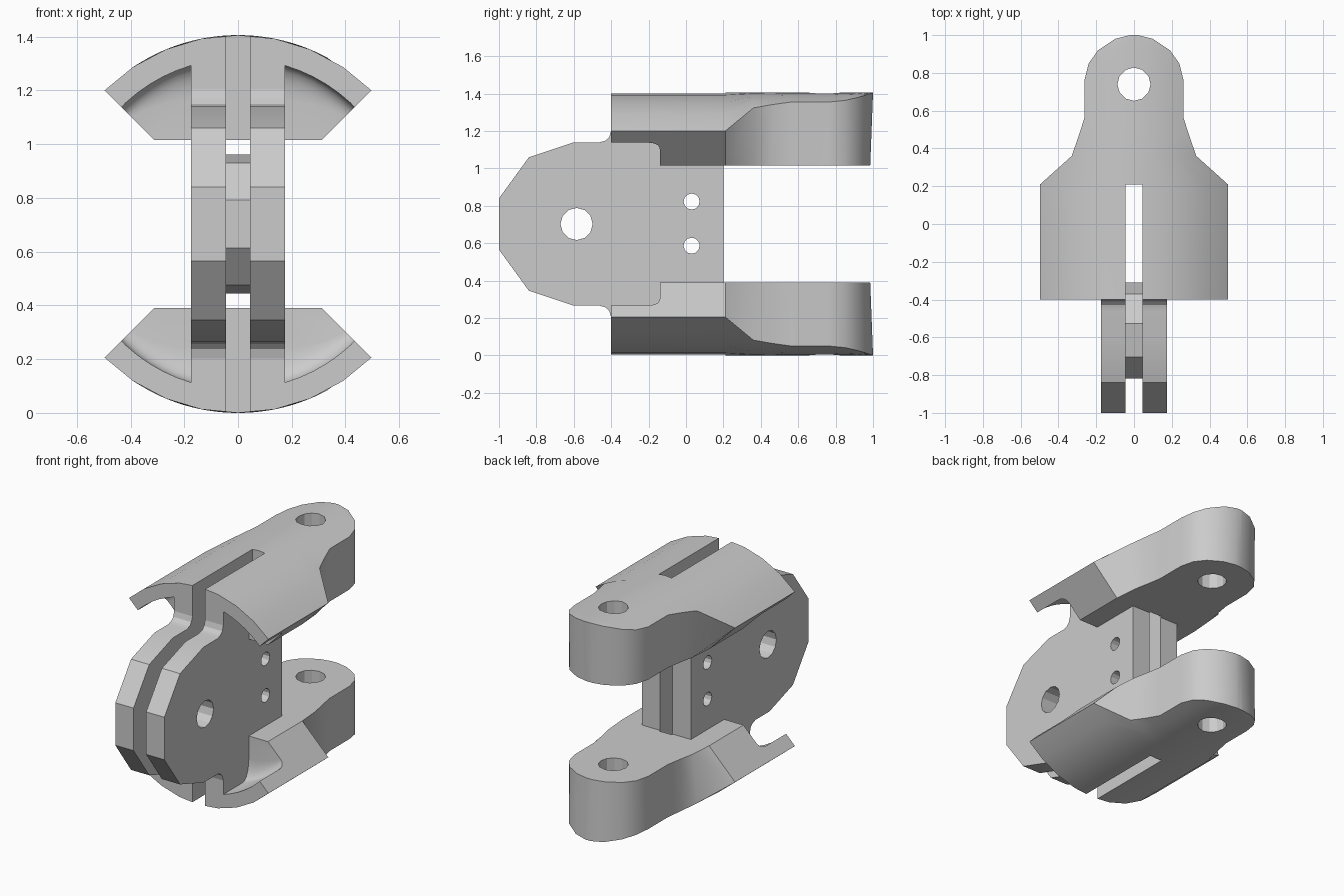
import bpy, bmesh
from math import sin, cos, asin, sqrt, radians, pi

if "Cube" in bpy.data.objects:
    bpy.data.objects.remove(bpy.data.objects["Cube"], do_unlink=True)

ZC = 0.703            # height of the symmetry plane and of the arc centre
R_OUT, R_IN = 0.703, 0.615
SLOT, PLATE = 0.045, 0.175

metal = bpy.data.materials.new("plain grey")
metal.use_nodes = True
GREY = (0.6, 0.6, 0.6, 1)
metal.diffuse_color = GREY
metal.node_tree.nodes["Principled BSDF"].inputs["Base Color"].default_value = GREY


def loft(name, sections):
    """Skin a list of equal-length closed sections and cap both ends."""
    bm = bmesh.new()
    rings = [[bm.verts.new(p) for p in s] for s in sections]
    for a, b in zip(rings, rings[1:]):
        for i in range(len(a)):
            j = (i + 1) % len(a)
            bm.faces.new((a[i], a[j], b[j], b[i]))
    bm.faces.new(rings[0])
    bm.faces.new(rings[-1])
    bmesh.ops.recalc_face_normals(bm, faces=bm.faces)
    mesh = bpy.data.meshes.new(name)
    bm.to_mesh(mesh)
    bm.free()
    mesh.materials.append(metal)
    ob = bpy.data.objects.new(name, mesh)
    bpy.context.collection.objects.link(ob)
    return ob


def side_prism(name, outline, x0, x1):
    return loft(name, [[(x, y, z) for y, z in outline] for x in (x0, x1)])


def ngon(cu, cv, r, n, start=0.0):
    return [(cu + r * cos(start + 2 * pi * i / n), cv + r * sin(start + 2 * pi * i / n))
            for i in range(n)]


def cut(ob, cutters):
    for c in cutters:
        mod = ob.modifiers.new("cut", "BOOLEAN")
        mod.operation, mod.solver, mod.object = "DIFFERENCE", "EXACT", c
    deps = bpy.context.evaluated_depsgraph_get()
    mesh = bpy.data.meshes.new_from_object(ob.evaluated_get(deps))
    ob.modifiers.clear()
    ob.data = mesh
    for c in cutters:
        bpy.data.objects.remove(c, do_unlink=True)


def smooth(ob):
    bpy.ops.object.select_all(action="DESELECT")
    ob.select_set(True)
    bpy.context.view_layer.objects.active = ob
    bpy.ops.object.shade_smooth_by_angle(angle=radians(28))


# Arm stations: y, half width at the arc, half width at the flat, y shift of the flat
STATIONS = [(-0.40, 0.497, 0.312, 0), (0.21, 0.497, 0.312, 0), (0.36, 0.33, 0.30, 0),
            (0.46, 0.295, 0.28, 0), (0.56, 0.263, 0.263, 0), (0.76, 0.263, 0.263, 0),
            (0.85, 0.24, 0.24, 0), (0.92, 0.19, 0.19, -0.005),
            (0.98, 0.10, 0.10, -0.012), (1.0, 0.02, 0.02, -0.015)]


def arm_section(y, top, low, shift, s):
    pts = [(low, y + shift, ZC + s * 0.312)]
    span = asin(top / R_OUT)
    for i in range(9):
        a = span * (1 - i / 4)
        pts.append((R_OUT * sin(a), y, ZC + s * R_OUT * cos(a)))
    return pts + [(-low, y + shift, ZC + s * 0.312)]


def pocket(side, s):
    """Cutter under the arc, blended into its back wall."""
    sections = []
    a0, a1 = asin(PLATE / R_IN), radians(48)
    ends = [(-0.5, 0)] + [(-0.14 - 0.06 * (1 - sin(p)), 1 - cos(p))
                          for p in (i * pi / 10 for i in range(6))]
    for y, drop in ends:
        ring = [(side * PLATE, y, ZC + s * 0.2)]
        for i in range(7):
            t = i / 6
            a = a0 + (a1 - a0) * t
            z = R_IN * cos(a) - drop * (0.13 - 0.08 * t)
            ring.append((side * R_IN * sin(a), y, ZC + s * z))
        ring.append((side * 0.62, y, ZC + s * 0.2))
        sections.append(ring)
    return loft("pocket_cutter", sections)


# Curved upper and lower fork arms with slot, pin hole and front pockets
for name, s in (("upper_arm", 1), ("lower_arm", -1)):
    arm = loft(name, [arm_section(*st, s) for st in STATIONS])
    hole = loft("hole_cutter", [[(x, y, z) for x, y in ngon(0, 0.74, 0.088, 12)]
                                for z in (ZC - 1, ZC + 1)])
    slot = side_prism("slot_cutter", [(-0.6, -0.2), (0.21, -0.2), (0.21, 1.7), (-0.6, 1.7)],
                      -SLOT, SLOT)
    cut(arm, [hole, slot, pocket(1, s), pocket(-1, s)])
    smooth(arm)

# Twin side plates between the arms, joined to them by small front fillets
half = [(-1.0, 0.137), (-0.84, 0.357), (-0.6, 0.437), (-0.46, 0.437), (-0.43, 0.446),
        (-0.41, 0.466), (-0.4, 0.5), (-0.4, 0.312), (0.2, 0.312)]
outline = [(y, ZC + h) for y, h in half] + [(y, ZC - h) for y, h in reversed(half)]
for name, s in (("left_plate", 1), ("right_plate", -1)):
    plate = side_prism(name, outline, s * SLOT, s * PLATE)
    holes = [side_prism("hole_cutter", ngon(y, z, r, 12), -0.3, 0.3)
             for y, z, r in ((-0.585, ZC, 0.086), (0.03, 0.823, 0.043), (0.03, 0.587, 0.043))]
    cut(plate, holes)
    smooth(plate)

# Nine-sided spacer between the plates
spacer = side_prism("spacer", ngon(-0.572, ZC, 0.262, 9), -SLOT, SLOT)
cut(spacer, [side_prism("hole_cutter", ngon(-0.585, ZC, 0.086, 12), -0.3, 0.3)])
